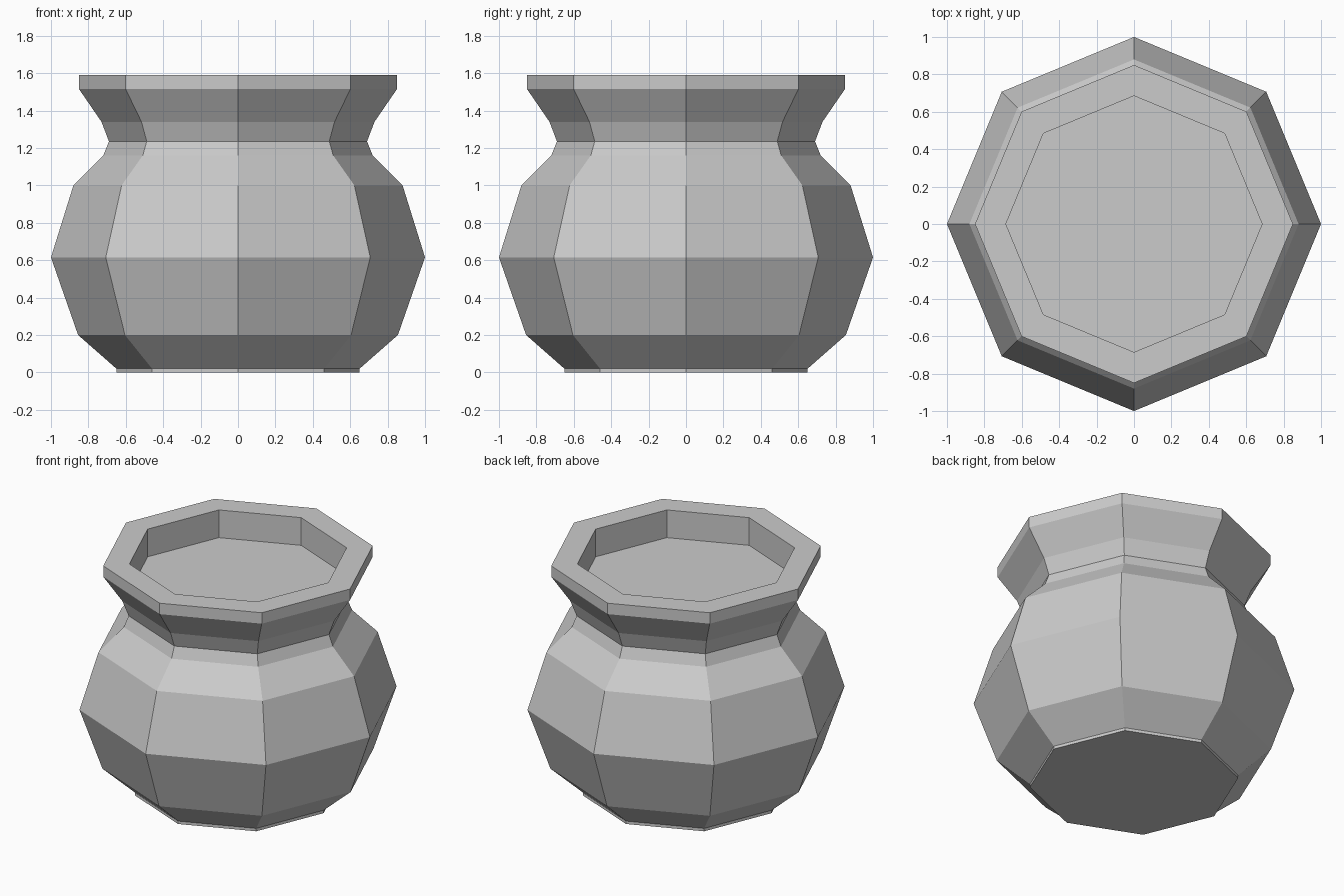
import bpy, bmesh, math

cube = bpy.data.objects.get("Cube")
if cube:
    bpy.data.objects.remove(cube, do_unlink=True)

SIDES = 8

# Stone grey material
grey = bpy.data.materials.new("stone_grey")
grey.use_nodes = True
colour = (0.6, 0.6, 0.6, 1)
grey.diffuse_color = colour
grey.node_tree.nodes["Principled BSDF"].inputs["Base Color"].default_value = colour


def lathe(name, profile, material):
    """Closed faceted solid from (radius, height) pairs, capped at both ends."""
    bm = bmesh.new()
    rings = []
    for r, z in profile:
        angles = [2 * math.pi * i / SIDES for i in range(SIDES)]
        rings.append([bm.verts.new((r * math.cos(a), r * math.sin(a), z)) for a in angles])
    for low, high in zip(rings, rings[1:]):
        for i in range(SIDES):
            j = (i + 1) % SIDES
            bm.faces.new((low[i], low[j], high[j], high[i]))
    bm.faces.new(reversed(rings[0]))
    bm.faces.new(rings[-1])
    mesh = bpy.data.meshes.new(name)
    bm.to_mesh(mesh)
    bm.free()
    mesh.materials.append(material)
    obj = bpy.data.objects.new(name, mesh)
    bpy.context.collection.objects.link(obj)
    return obj


# Foot, belly, neck, flared rim, then down the inner wall to the recessed floor
lathe("pot", [
    (0.65, 0), (0.65, 0.02),
    (0.855, 0.2), (1, 0.615), (0.88, 1),
    (0.72, 1.16), (0.69, 1.235), (0.73, 1.34),
    (0.85, 1.515), (0.85, 1.59),
    (0.685, 1.59), (0.685, 1.4),
], grey)
